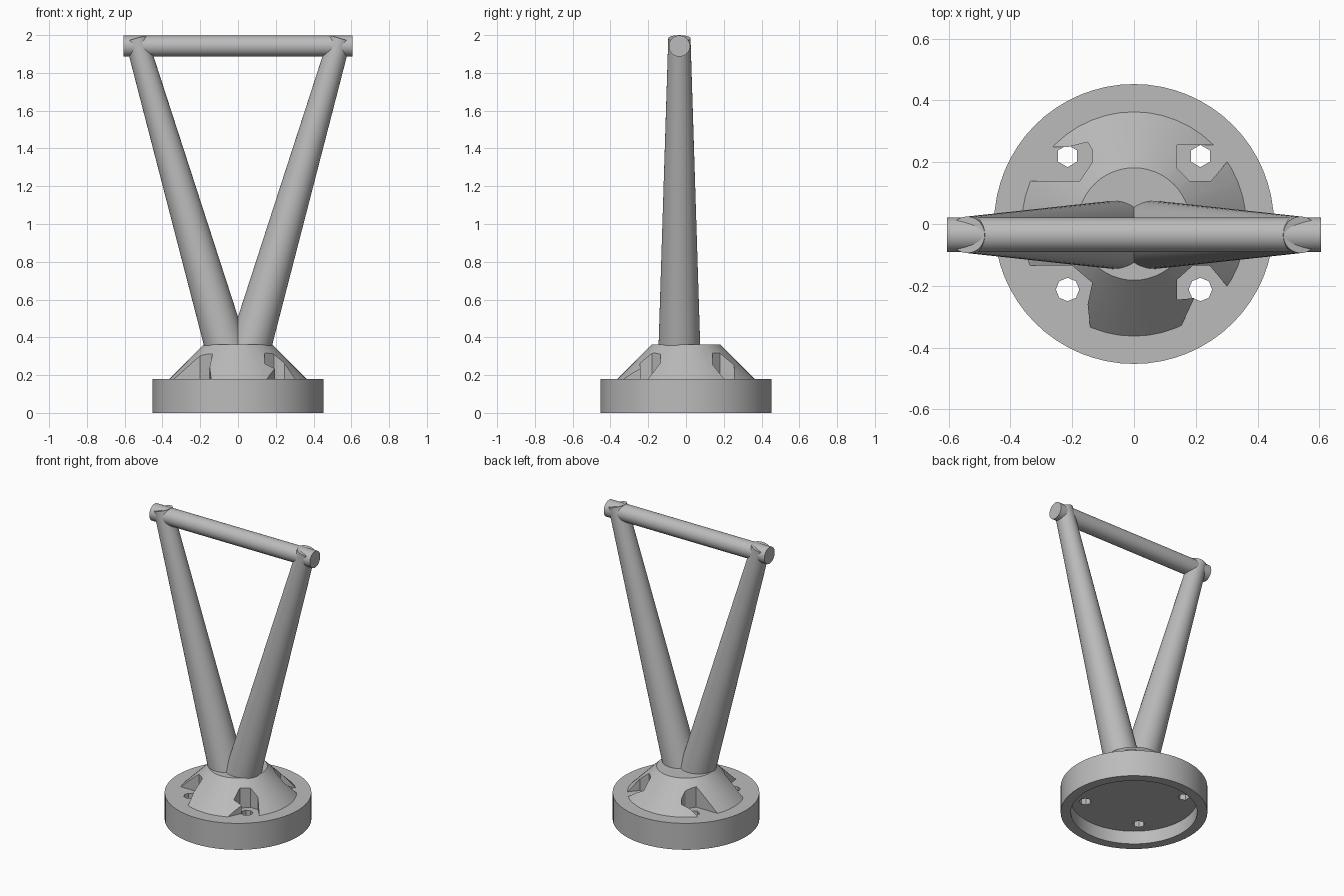
import bpy
import bmesh
from math import radians
from mathutils import Vector

if "Cube" in bpy.data.objects:
    bpy.data.objects.remove(bpy.data.objects["Cube"])

grey = bpy.data.materials.new("plain_grey")
grey.use_nodes = True
colour = (0.5, 0.5, 0.5, 1)
grey.diffuse_color = colour
grey.node_tree.nodes["Principled BSDF"].inputs["Base Color"].default_value = colour


def rod(name, start, end, r1, r2, sides=48):
    """Cylinder or cone between two points."""
    a, b = Vector(start), Vector(end)
    bpy.ops.mesh.primitive_cone_add(vertices=sides, radius1=r1, radius2=r2,
                                    depth=(b - a).length, location=(a + b) / 2)
    ob = bpy.context.object
    ob.name = name
    ob.rotation_euler = (b - a).to_track_quat("Z", "Y").to_euler()
    ob.data.materials.append(grey)
    return ob


def prism(outline, z0, z1):
    """Upright prism over an outline."""
    bm = bmesh.new()
    face = bm.faces.new([bm.verts.new((x, y, z0)) for x, y in outline])
    new = bmesh.ops.extrude_face_region(bm, geom=[face])["geom"]
    bmesh.ops.translate(bm, vec=(0, 0, z1 - z0),
                        verts=[v for v in new if isinstance(v, bmesh.types.BMVert)])
    bmesh.ops.recalc_face_normals(bm, faces=bm.faces)
    mesh = bpy.data.meshes.new("cutter")
    bm.to_mesh(mesh)
    bm.free()
    ob = bpy.data.objects.new("cutter", mesh)
    bpy.context.collection.objects.link(ob)
    return ob


def cut(target, cutter):
    cutter.hide_render = True
    mod = target.modifiers.new("cut", "BOOLEAN")
    mod.operation, mod.solver, mod.object = "DIFFERENCE", "EXACT", cutter
    bpy.context.view_layer.objects.active = target
    bpy.ops.object.modifier_apply(modifier=mod.name)
    bpy.data.objects.remove(cutter)


def smooth(ob):
    bpy.ops.object.select_all(action="DESELECT")
    ob.select_set(True)
    bpy.context.view_layer.objects.active = ob
    bpy.ops.object.shade_smooth_by_angle(angle=radians(30))


# Base ring: hollow underneath, four bolt holes
base = rod("base_ring", (0, 0, 0), (0, 0, 0.18), 0.453, 0.453, 64)
cut(base, rod("cutter", (0, 0, -0.1), (0, 0, 0.09), 0.39, 0.39, 64))
for side in (-1, 1):
    x = 0.215 * side
    cut(base, rod("cutter", (x, 0.22, 0.05), (x, 0.22, 0.3), 0.036, 0.036, 6))
    cut(base, rod("cutter", (x, -0.212, 0.05), (x, -0.212, 0.3), 0.038, 0.038, 8))

# Conical hub with a bolt pocket in each quarter
hub = rod("hub", (0, 0, 0.17), (0, 0, 0.362), 0.373, 0.182)
pockets = [
    [(.14, .255), (.14, .18), (.18, .14), (.25, .14), (.3, .2), (.4, .255)],
    [(-.4, .25), (-.21, .25), (-.15, .265), (-.135, .24), (-.135, .2),
     (-.175, .14), (-.4, .14)],
    [(-.4, -.135), (-.2, -.135), (-.135, -.19), (-.15, -.26), (-.135, -.4), (-.4, -.4)],
    [(.14, -.245), (.14, -.18), (.19, -.135), (.245, -.135), (.3, -.2), (.4, -.33),
     (.4, -.4), (.12, -.4), (.195, -.24)],
]
for outline in pockets:
    cut(hub, prism(outline, 0.15, 0.45))

# Two tapered legs spreading upward
y = -0.035
legs = [rod(name, (0.05 * s, y, 0.3), (0.54 * s, y, 1.983), 0.112, 0.059)
        for name, s in (("left_leg", 1), ("right_leg", -1))]

# Crossbar through the leg tops
bar = rod("crossbar", (-0.605, y, 1.942), (0.605, y, 1.942), 0.056, 0.056)

for part in [base, hub, bar] + legs:
    smooth(part)
